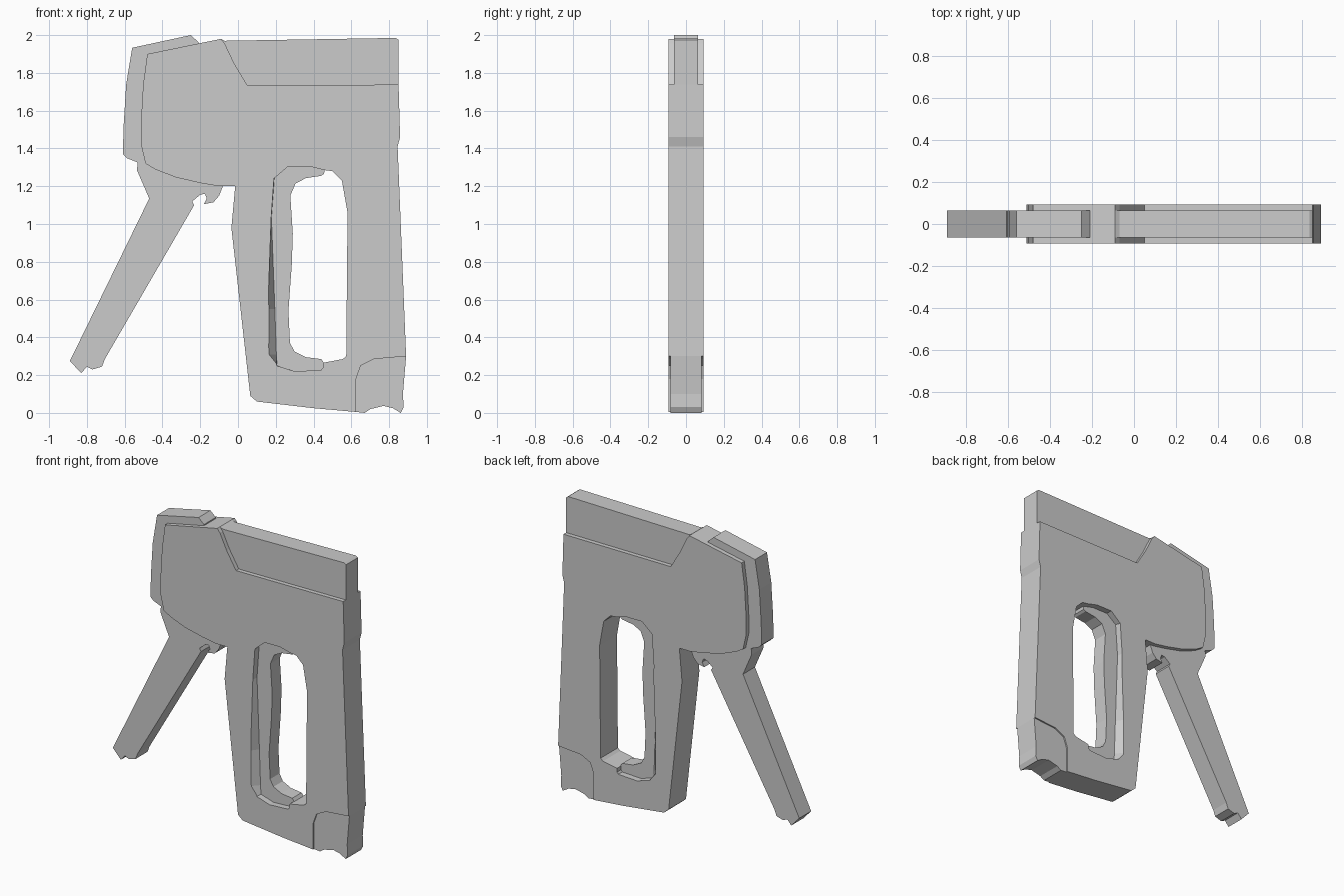
import bpy, bmesh

BODY, FOOT, SLIM, GRIP = 0.0925, 0.083, 0.0635, 0.05   # half thicknesses


def loft(name, sections):
    """Solid through (y, [(x, z), ...]) sections with matching point counts."""
    bm = bmesh.new()
    rings = [[bm.verts.new((x, y, z)) for x, z in pts] for y, pts in sections]
    bm.faces.new(rings[0])
    bm.faces.new(rings[-1])
    n = len(rings[0])
    for a, b in zip(rings, rings[1:]):
        for i in range(n):
            j = (i + 1) % n
            bm.faces.new((a[i], a[j], b[j], b[i]))
    bmesh.ops.recalc_face_normals(bm, faces=bm.faces)
    me = bpy.data.meshes.new(name)
    bm.to_mesh(me)
    bm.free()
    ob = bpy.data.objects.new(name, me)
    bpy.context.collection.objects.link(ob)
    return ob


def plate(name, half, pts):
    return loft(name, [(-half, pts), (half, pts)])


# Corner shared by body cutout and foot
foot_edge = [(0.89, 0.30), (0.72, 0.285), (0.65, 0.25), (0.625, 0.18), (0.625, 0.005)]
# Slope and ledge shared by body and top rail
rail_edge = [(-0.09, 1.98), (-0.07, 1.955), (-0.02, 1.85), (0.05, 1.733), (0.85, 1.738)]

# Main body
body = plate("body", BODY, [(-0.48, 1.90)] + rail_edge + [
    (0.858, 1.46), (0.845, 1.41)] + foot_edge + [
    (0.40, 0.025), (0.10, 0.06), (0.065, 0.09), (-0.035, 0.98), (-0.015, 1.20),
    (-0.10, 1.20), (-0.20, 1.217), (-0.33, 1.247), (-0.44, 1.29), (-0.49, 1.32),
    (-0.513, 1.42), (-0.513, 1.55), (-0.502, 1.74)])

# Hand opening, with its left wall sloping inward
right_side = [(0.265, 1.305), (0.38, 1.305), (0.46, 1.285), (0.50, 1.28),
              (0.55, 1.23), (0.58, 1.06), (0.573, 0.30), (0.555, 0.285), (0.45, 0.265),
              (0.45, 0.24), (0.44, 0.227), (0.30, 0.22)]
outer = right_side + [(0.205, 0.25), (0.157, 0.31), (0.158, 0.55), (0.175, 1.03), (0.19, 1.24)]
inner = right_side + [(0.207, 0.25), (0.203, 0.31), (0.195, 0.55), (0.177, 1.03), (0.193, 1.25)]
cutter = loft("opening_cutter", [(-0.1, outer), (-GRIP, inner), (GRIP, inner), (0.1, outer)])
cutter.hide_render = True
mod = body.modifiers.new("opening", 'BOOLEAN')
mod.operation = 'DIFFERENCE'
mod.solver = 'EXACT'
mod.object = cutter
bpy.context.view_layer.objects.active = body
bpy.ops.object.modifier_apply(modifier=mod.name)
bpy.data.objects.remove(cutter)

# Recessed grip lining the opening
plate("grip", GRIP, [
    (0.46, 1.29), (0.455, 1.265), (0.44, 1.255), (0.36, 1.243), (0.305, 1.215),
    (0.277, 1.15), (0.29, 0.95), (0.285, 0.79), (0.267, 0.54), (0.275, 0.37),
    (0.30, 0.325), (0.36, 0.295), (0.44, 0.285), (0.455, 0.265), (0.455, 0.24),
    (0.44, 0.215), (0.30, 0.21), (0.19, 0.235), (0.17, 0.31), (0.165, 1.0),
    (0.175, 1.25), (0.26, 1.315), (0.38, 1.315)])

# Narrow top rail
plate("top_rail", SLIM, rail_edge[::-1] + [
    (-0.07, 1.97), (0.835, 1.985), (0.85, 1.975)])

# Inset nose foot
plate("nose_foot", FOOT, foot_edge + [
    (0.67, 0.0), (0.70, 0.02), (0.77, 0.037), (0.82, 0.025), (0.862, 0.0),
    (0.877, 0.03), (0.873, 0.10)])

# Rear cover showing around the body
plate("rear_cover", SLIM, [
    (-0.56, 1.933), (-0.25, 2.0), (-0.21, 1.963), (-0.21, 1.90), (-0.42, 1.80),
    (-0.42, 1.34), (-0.53, 1.325), (-0.587, 1.348), (-0.61, 1.37), (-0.605, 1.53),
    (-0.592, 1.74)])

# Squeeze lever with its hooked pivot
plate("lever", SLIM, [
    (-0.53, 1.335), (-0.535, 1.285), (-0.47, 1.135), (-0.89, 0.275), (-0.83, 0.21),
    (-0.80, 0.245), (-0.77, 0.23), (-0.72, 0.245), (-0.705, 0.285), (-0.232, 1.10),
    (-0.242, 1.12), (-0.20, 1.155), (-0.175, 1.16), (-0.165, 1.135), (-0.18, 1.105),
    (-0.13, 1.115), (-0.10, 1.15), (-0.08, 1.199), (-0.11, 1.23), (-0.40, 1.335)])
